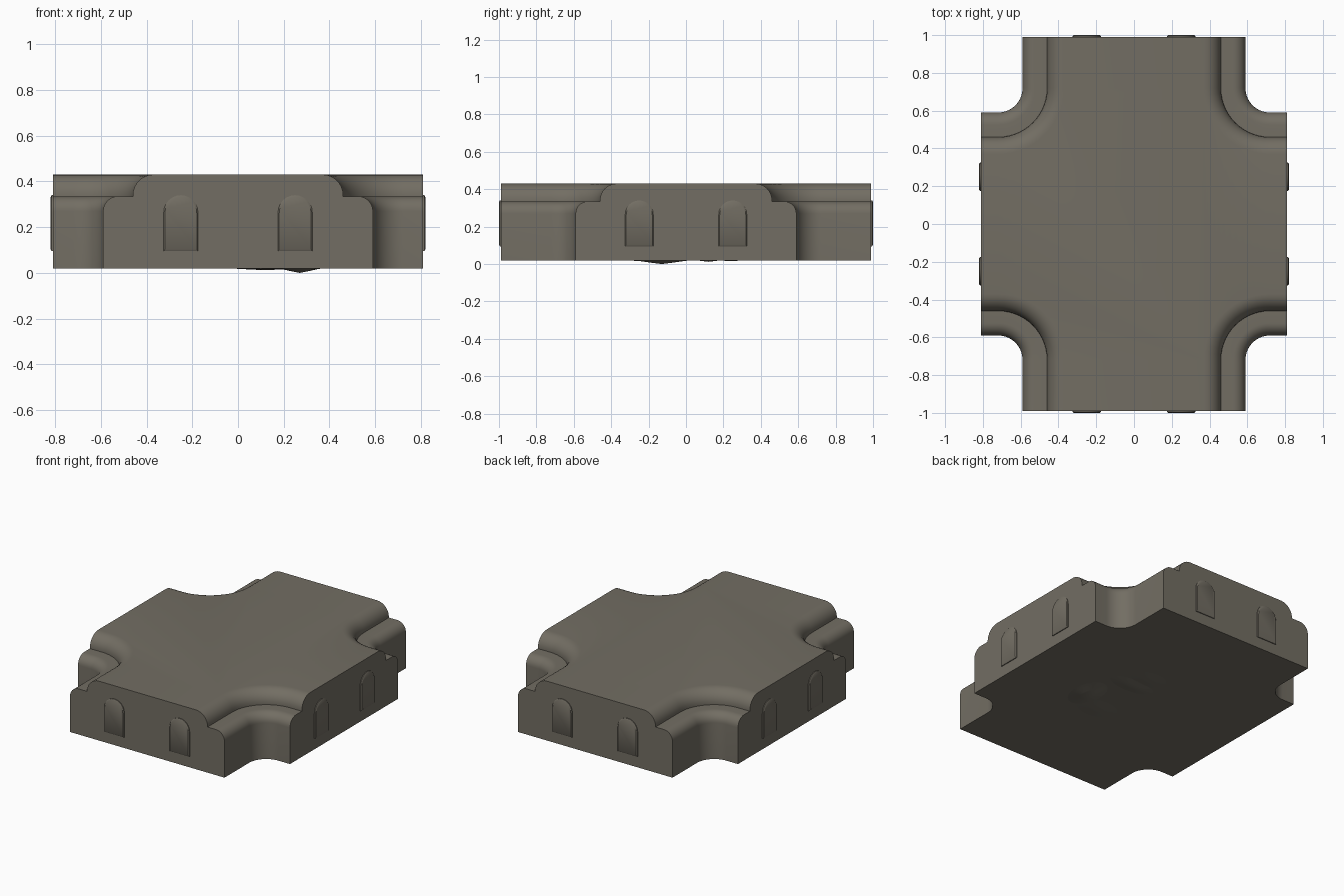
import bpy, bmesh, math

if "Cube" in bpy.data.objects:
    bpy.data.objects.remove(bpy.data.objects["Cube"])

stone = bpy.data.materials.new("warm grey stone")
stone.diffuse_color = (0.17, 0.155, 0.125, 1)
stone.use_nodes = True
stone.node_tree.nodes["Principled BSDF"].inputs["Base Color"].default_value = stone.diffuse_color

EX, EY, W, Z0 = 0.81, 0.99, 0.59, 0.02   # arm ends, arm half width, underside


def finish(bm, name, angle=35):
    bmesh.ops.recalc_face_normals(bm, faces=bm.faces[:])
    me = bpy.data.meshes.new(name)
    bm.to_mesh(me)
    bm.free()
    me.materials.append(stone)
    ob = bpy.data.objects.new(name, me)
    bpy.context.collection.objects.link(ob)
    bpy.context.view_layer.objects.active = ob
    ob.select_set(True)
    bpy.ops.object.shade_smooth_by_angle(angle=math.radians(angle))
    ob.select_set(False)
    return ob


def cross_outline(d, n=14):
    """Cross outline with hollow rounded corners, shrunk inwards by d."""
    c, r = 0.72, 0.13 + d
    quarter = [(EX, W - d)]
    for i in range(n + 1):
        a = math.radians(270 - 90 * i / n)
        quarter.append((c + r * math.cos(a), c + r * math.sin(a)))
    quarter.append((W - d, EY))
    pts = list(quarter)
    pts += [(-x, y) for x, y in reversed(quarter)]
    pts += [(-x, -y) for x, y in quarter]
    pts += [(x, -y) for x, y in reversed(quarter)]
    return pts


# Stepped cross block: profile of (inset, height) layers
profile = [(0.0, Z0)]
for inset, base, r in ((0.0, 0.27, 0.065), (0.13, 0.34, 0.09)):
    for i in range(9):
        a = math.radians(90 * i / 8)
        profile.append((inset + r * (1 - math.cos(a)), base + r * math.sin(a)))
    if inset == 0.0:
        profile.append((0.13, 0.335))

bm = bmesh.new()
rings = [[bm.verts.new((x, y, z)) for x, y in cross_outline(d)] for d, z in profile]
count = len(rings[0])
for lo, hi in zip(rings, rings[1:]):
    for i in range(count):
        j = (i + 1) % count
        bm.faces.new((lo[i], lo[j], hi[j], hi[i]))
bm.faces.new(rings[-1])
bm.faces.new(rings[0][::-1])
finish(bm, "stepped_cross_block")


# Thin arched panels, two on each of the four arm ends
def arched_panel(name, side, offset):
    hw, z_low, z_spring, n = 0.075, 0.095, 0.265, 12
    loop = [(-hw, z_low), (hw, z_low)]
    loop += [(hw * math.cos(math.pi * i / n), z_spring + hw * math.sin(math.pi * i / n))
             for i in range(n + 1)]
    end = EY if side % 2 == 0 else EX
    bm = bmesh.new()
    rows = []
    for depth, s in ((-0.005, 1.0), (0.005, 1.0), (0.01, 0.93)):
        row = []
        for u, z in loop:
            u = offset + u * s
            z = 0.215 + (z - 0.215) * s
            v = end + depth
            x, y = ((u, -v), (v, u), (-u, v), (-v, -u))[side]
            row.append(bm.verts.new((x, y, z)))
        rows.append(row)
    for lo, hi in zip(rows, rows[1:]):
        for i in range(len(loop)):
            j = (i + 1) % len(loop)
            bm.faces.new((lo[i], lo[j], hi[j], hi[i]))
    bm.faces.new(rows[-1])
    bm.faces.new(rows[0][::-1])
    finish(bm, name)


for side, label in enumerate(("front", "right", "back", "left")):
    for offset in (-0.25, 0.25):
        arched_panel(f"{label}_arched_panel_{'a' if offset < 0 else 'b'}", side, offset)


# Shallow lumps on the underside: (x, y, radius x, radius y, depth)
lumps = ((0.27, -0.13, 0.10, 0.16, 0.02), (0.12, 0.12, 0.17, 0.07, 0.008),
         (0.10, -0.24, 0.15, 0.10, 0.004), (0.08, 0.24, 0.13, 0.09, 0.004))
for k, (cx, cy, rx, ry, depth) in enumerate(lumps):
    bm = bmesh.new()
    tip = bm.verts.new((cx, cy, Z0 - depth))
    prev = None
    for s, drop in ((0.4, 0.6), (0.75, 0.2), (1.0, -0.02)):
        ring = [bm.verts.new((cx + rx * s * math.cos(math.tau * i / 20),
                              cy + ry * s * math.sin(math.tau * i / 20),
                              Z0 - depth * drop)) for i in range(20)]
        for i in range(20):
            j = (i + 1) % 20
            if prev is None:
                bm.faces.new((tip, ring[j], ring[i]))
            else:
                bm.faces.new((prev[i], prev[j], ring[j], ring[i]))
        prev = ring
    bm.faces.new(prev)
    finish(bm, f"underside_lump_{k + 1}", 60)
